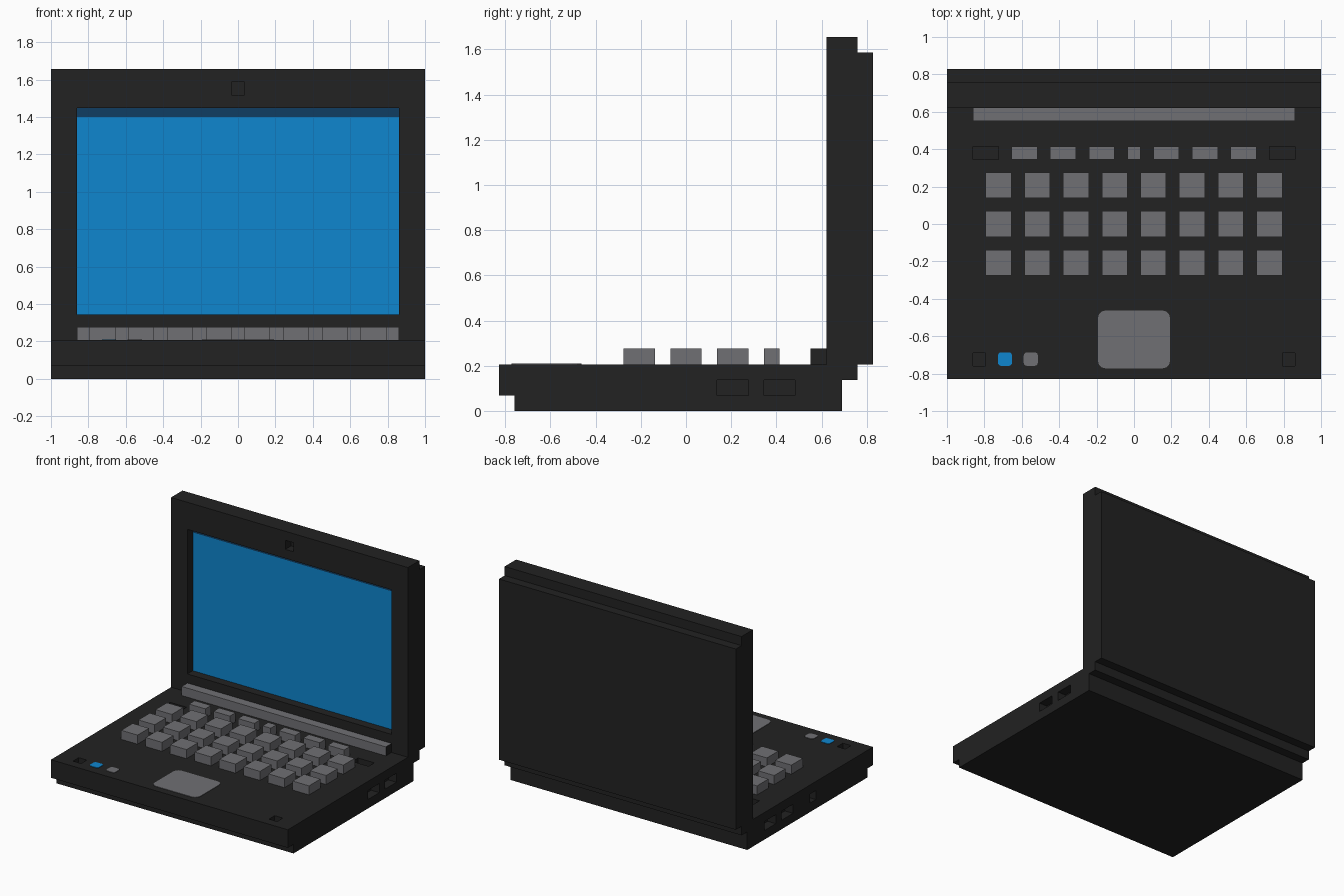
import bpy, bmesh, math
from mathutils import Vector

if "Cube" in bpy.data.objects:
    bpy.data.objects.remove(bpy.data.objects["Cube"])

U = 2 / 29  # the model sits on a 29-step grid


def material(name, rgb):
    m = bpy.data.materials.new(name)
    m.diffuse_color = (*rgb, 1)
    m.use_nodes = True
    m.node_tree.nodes["Principled BSDF"].inputs["Base Color"].default_value = m.diffuse_color
    return m


BLACK = material("black plastic", (0.0159, 0.0159, 0.0159))
GREY = material("grey", (0.163, 0.163, 0.174))
BLUE = material("screen blue", (0.0045, 0.24, 0.62))
NAVY = material("dark blue", (0.005, 0.048, 0.122))


def finish(name, bm, *mats):
    bmesh.ops.recalc_face_normals(bm, faces=bm.faces)
    me = bpy.data.meshes.new(name)
    bm.to_mesh(me)
    bm.free()
    for m in mats:
        me.materials.append(m)
    ob = bpy.data.objects.new(name, me)
    bpy.context.collection.objects.link(ob)
    return ob


def add_box(bm, x0, x1, y0, y1, z0, z1):
    vs = bmesh.ops.create_cube(bm, size=1)["verts"]
    lo, hi = Vector((x0, y0, z0)) * U, Vector((x1, y1, z1)) * U
    for v in vs:
        v.co = Vector([lo[i] + (v.co[i] + 0.5) * (hi[i] - lo[i]) for i in range(3)])


def boxes(name, mat, *dims):
    bm = bmesh.new()
    for d in dims:
        add_box(bm, *d)
    return finish(name, bm, mat)


def extrude_profile(name, pts):
    """Side profile (y, z) swept across the full width."""
    bm = bmesh.new()
    f = bm.faces.new([bm.verts.new((-1, y * U, z * U)) for y, z in pts])
    r = bmesh.ops.extrude_face_region(bm, geom=[f])
    bmesh.ops.translate(bm, vec=(2, 0, 0),
                        verts=[e for e in r["geom"] if isinstance(e, bmesh.types.BMVert)])
    return finish(name, bm, BLACK)


def carve(ob, *dims):
    cutter = boxes(ob.name + "_cutter", BLACK, *dims)
    cutter.hide_render = True
    mod = ob.modifiers.new("recesses", "BOOLEAN")
    mod.operation, mod.solver, mod.object = "DIFFERENCE", "EXACT", cutter
    bpy.context.view_layer.objects.active = ob
    bpy.ops.object.modifier_apply(modifier=mod.name)
    bpy.data.objects.remove(cutter)


def rounded_plate(name, mat, x0, x1, y0, y1, r):
    """Flush painted pad lying on the deck, with rounded corners."""
    bm = bmesh.new()
    add_box(bm, x0, x1, y0, y1, 3, 3.05)
    edges = [e for e in bm.edges if abs(e.verts[0].co.z - e.verts[1].co.z) > 1e-4]
    bmesh.ops.bevel(bm, geom=edges, offset=r * U, segments=3, profile=0.5, affect="EDGES")
    return finish(name, bm, mat)


# Keyboard half: stepped slab with slots, corner holes and side ports
base = extrude_profile("base", [(-11, 0), (10, 0), (10, 2), (11, 2), (11, 3),
                                (-12, 3), (-12, 1), (-11, 1)])
cuts = [(-14.7, -13.5, -2, -1, 1, 2)]                        # small left socket
for s in (-1, 1):
    def mirrored(a, b):
        return (a, b) if s > 0 else (-b, -a)
    cuts.append((*mirrored(10.5, 12.5), 5, 6, 2, 3.2))       # slots beside top key row
    cuts.append((*mirrored(11.5, 12.5), -11, -10, 2, 3.2))   # front corner holes
    for y in (2, 5):
        cuts.append((*mirrored(13.5, 14.7), y, y + 2, 1, 2))  # side ports
carve(base, *cuts)

# Lid with recessed screen opening and camera hole
lid = extrude_profile("lid", [(9, 3), (12, 3), (12, 23), (11, 23), (11, 24), (9, 24)])
carve(lid, (-12.5, 12.5, 8.8, 10, 5, 21), (-0.5, 0.5, 8.8, 10, 22, 23))

# Screen image, with a dark band along the top
boxes("screen", BLUE, (-12.5, 12.5, 9.95, 10, 5, 20.3))
boxes("screen_top_band", NAVY, (-12.5, 12.5, 9.95, 10, 20.3, 21))

# Hinge bar: grey with black ends
bar = boxes("hinge_bar", GREY, (-12.5, 12.5, 8, 9, 3, 4))
bar.data.materials.append(BLACK)
for p in bar.data.polygons:
    p.material_index = int(abs(p.normal.x) > 0.5)

# Keys: three full rows and a shallow function row
boxes("keys", GREY, *[(-11.5 + 3 * i, -9.5 + 3 * i, y, y + 2, 3, 4)
                      for y in (-4, -1, 2) for i in range(8)])
boxes("function_keys", GREY, (-0.5, 0.5, 5, 6, 3, 4),
      *[(x, x + 2, 5, 6, 3, 4) for x in (-9.5, -6.5, -3.5, 1.5, 4.5, 7.5)])

# Painted trackpad and indicator lights
rounded_plate("trackpad", GREY, -2.8, 2.8, -11.2, -6.7, 0.6)
rounded_plate("blue_light", BLUE, -10.55, -9.45, -11, -9.95, 0.25)
rounded_plate("grey_light", GREY, -8.55, -7.45, -11, -9.95, 0.25)
